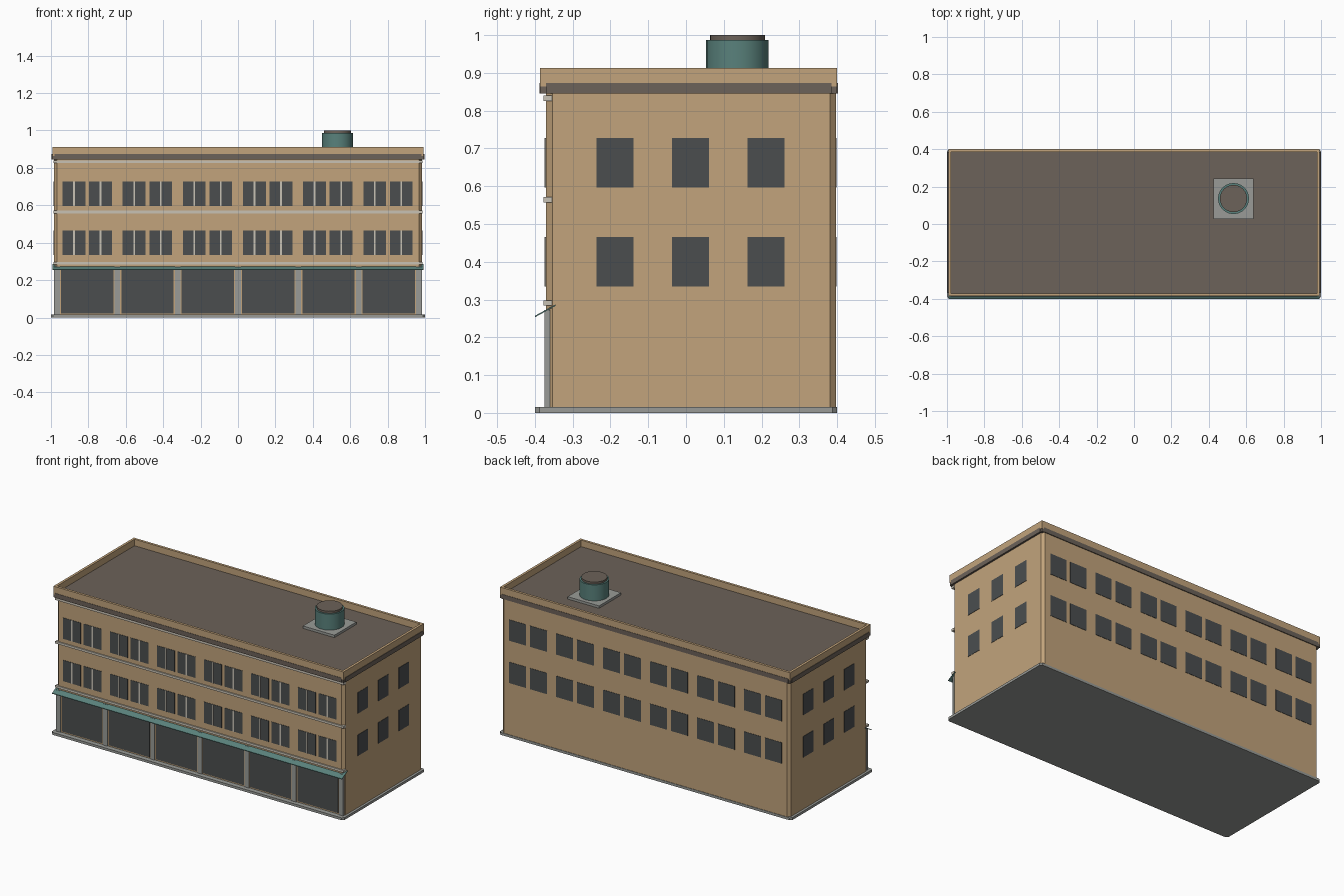
import bpy, bmesh
from mathutils import Vector

cube = bpy.data.objects.get("Cube")
if cube:
    bpy.data.objects.remove(cube, do_unlink=True)


def material(name, r, g, b):
    m = bpy.data.materials.new(name)
    m.use_nodes = True
    m.diffuse_color = (r, g, b, 1)
    bsdf = m.node_tree.nodes["Principled BSDF"]
    bsdf.inputs["Base Color"].default_value = (r, g, b, 1)
    bsdf.inputs["Roughness"].default_value = 0.8
    return m


TAN = material("tan wall", 0.54, 0.37, 0.20)
GLASS = material("dark glass", 0.07, 0.076, 0.078)
TEAL = material("teal metal", 0.10, 0.22, 0.20)
BROWN = material("brown roof", 0.15, 0.122, 0.10)
GREY = material("grey stone", 0.32, 0.33, 0.31)
TRIM = material("pale trim", 0.58, 0.54, 0.46)


def finish(name, bm, *mats):
    bmesh.ops.recalc_face_normals(bm, faces=bm.faces)
    mesh = bpy.data.meshes.new(name)
    bm.to_mesh(mesh)
    bm.free()
    for m in mats:
        mesh.materials.append(m)
    ob = bpy.data.objects.new(name, mesh)
    bpy.context.collection.objects.link(ob)
    return ob


def add_box(bm, x, y, z):
    """Add a box spanning the (low, high) pairs x, y and z."""
    verts = bmesh.ops.create_cube(bm, size=1)["verts"]
    for v in verts:
        v.co = Vector([(a + b) / 2 + c * (b - a) for (a, b), c in zip((x, y, z), v.co)])


def boxes(name, mat, spans):
    bm = bmesh.new()
    for x, y, z in spans:
        add_box(bm, x, y, z)
    return finish(name, bm, mat)


def chamfered_block(name, mat, x, y, z, cut):
    """Block whose four upright corners are cut off."""
    (x0, x1), (y0, y1) = x, y
    outline = [(x0 + cut, y0), (x1 - cut, y0), (x1, y0 + cut), (x1, y1 - cut),
               (x1 - cut, y1), (x0 + cut, y1), (x0, y1 - cut), (x0, y0 + cut)]
    bm = bmesh.new()
    base = bm.faces.new([bm.verts.new((px, py, z[0])) for px, py in outline])
    top = bmesh.ops.extrude_face_region(bm, geom=[base])["geom"]
    bmesh.ops.translate(bm, vec=(0, 0, z[1] - z[0]),
                        verts=[g for g in top if isinstance(g, bmesh.types.BMVert)])
    return finish(name, bm, mat)


def around(c, width):
    return (c - width / 2, c + width / 2)


WALL_X, FRONT, BACK = 0.985, -0.37, 0.397
FLOORS = [(0.335, 0.465), (0.597, 0.727)]

# Plinth and main block
chamfered_block("plinth", GREY, (-1, 1), (-0.4, 0.4), (0, 0.015), 0.012)
chamfered_block("walls", TAN, (-WALL_X, WALL_X), (FRONT, BACK), (0.01, 0.867), 0.016)

# Brown band under the parapet, slightly proud between the corners
boxes("cornice_band", BROWN, [
    ((-0.992, 0.992), (-0.385, 0.4), (0.845, 0.866)),
    ((-0.996, 0.996), (-0.37, 0.385), (0.845, 0.873)),
    ((-0.98, 0.98), (-0.388, 0.402), (0.845, 0.873))])

# Parapet with sunken roof deck
bm = bmesh.new()
add_box(bm, (-0.993, 0.993), (-0.386, 0.4), (0.864, 0.913))
bm.normal_update()
deck = max(bm.faces, key=lambda f: f.calc_center_median().z)
bmesh.ops.inset_region(bm, faces=[deck], thickness=0.022)
inner = bmesh.ops.extrude_face_region(bm, geom=[deck])["geom"]
bmesh.ops.delete(bm, geom=[deck], context="FACES_ONLY")
bmesh.ops.translate(bm, vec=(0, 0, -0.044),
                    verts=[g for g in inner if isinstance(g, bmesh.types.BMVert)])
for g in inner:
    if isinstance(g, bmesh.types.BMFace):
        g.material_index = 1
finish("parapet_and_roof", bm, TAN, BROWN)

# Rooftop tank on its slab
boxes("tank_slab", GREY, [((0.425, 0.64), (0.028, 0.243), (0.86, 0.888))])
for name, mat, radius, low, high in (("tank", TEAL, 0.083, 0.88, 0.987),
                                     ("tank_lid", BROWN, 0.073, 0.98, 1.0)):
    bm = bmesh.new()
    bmesh.ops.create_cone(bm, cap_ends=True, segments=24, radius1=radius,
                          radius2=radius, depth=high - low)
    bmesh.ops.translate(bm, vec=(0.532, 0.136, (low + high) / 2), verts=bm.verts)
    tank = finish(name, bm, mat)
    bpy.context.view_layer.objects.active = tank
    tank.select_set(True)
    bpy.ops.object.shade_smooth_by_angle()
    tank.select_set(False)

# Pale string courses across the front
boxes("string_courses", TRIM, [
    ((-0.987, 0.987), (-0.377, -0.355), around(z, 0.014)) for z in (0.291, 0.564, 0.833)])

# Upper windows: twelve per floor at front and back
centres = [c + 0.3216 * i for i in range(6) for c in (-0.877, -0.735)]
boxes("front_windows", GLASS, [
    (around(c, 0.122), around(FRONT, 0.004), z) for z in FLOORS for c in centres])
boxes("front_mullions", TRIM, [
    (around(c, 0.009), around(FRONT, 0.008), z) for z in FLOORS for c in centres])
boxes("back_windows", GLASS, [
    (around(c, 0.115), around(BACK, 0.004), z) for z in FLOORS for c in centres])

# Three windows per floor on each end wall
boxes("end_windows", GLASS, [
    (around(side * WALL_X, 0.004), around(c, 0.098), z)
    for side in (-1, 1) for z in FLOORS for c in (-0.188, 0.012, 0.212)])

# Shop windows with pilasters between
BAY = 0.3225
boxes("shop_windows", GLASS, [
    (around(BAY * (i - 2.5), 0.279), around(FRONT, 0.004), (0.022, 0.266)) for i in range(6)])
boxes("pilasters", GREY, [
    (around(BAY * (i - 3), 0.03), (-0.375, -0.36), (0.012, 0.272)) for i in range(7)])

# Sloping awning along the front
bm = bmesh.new()
add_box(bm, (-0.992, 0.992), (-0.4, -0.345), (0, 0.004))
for v in bm.verts:
    v.co.z += 0.253 + (v.co.y + 0.4) * 0.55
finish("awning", bm, TEAL)
